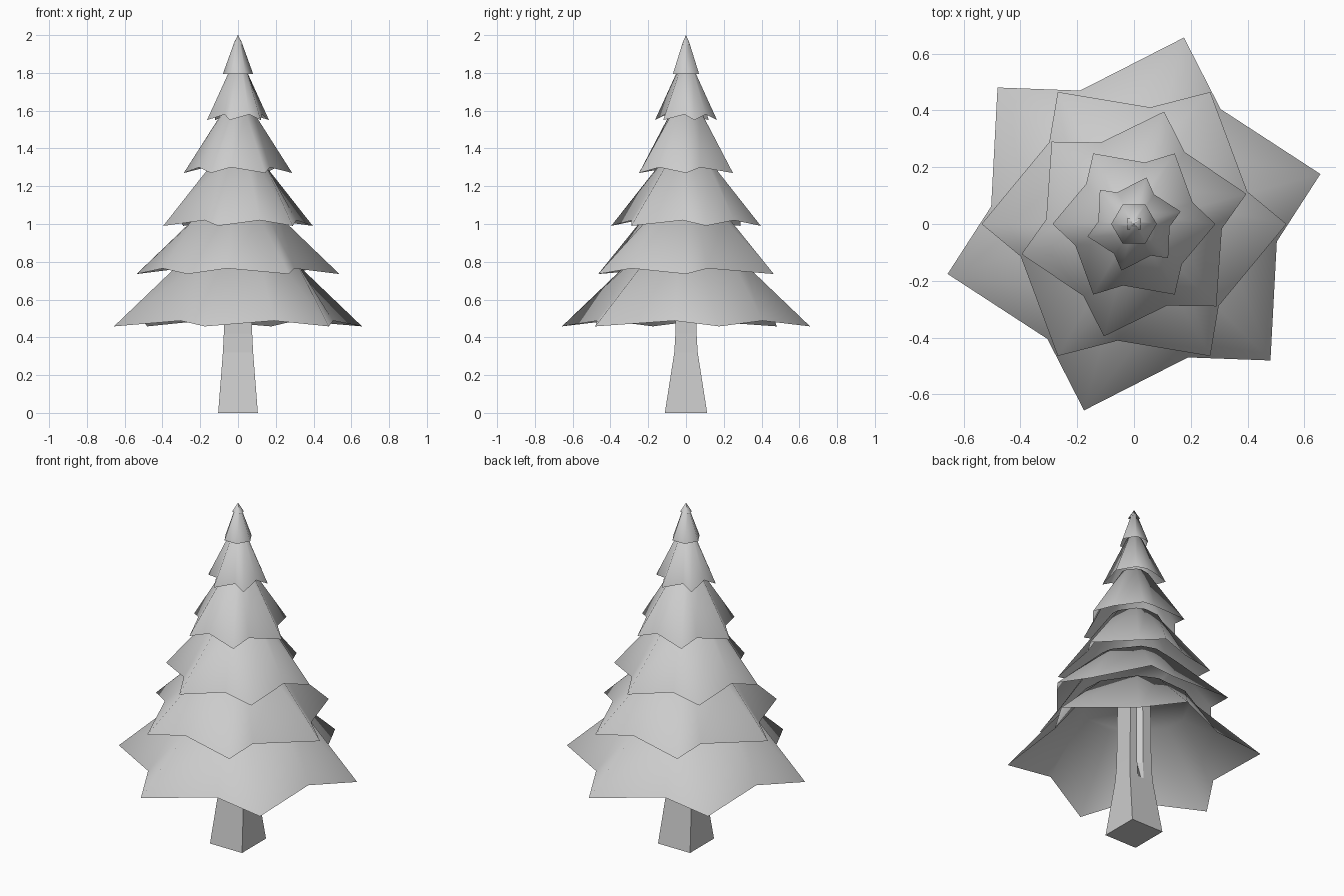
import bpy, bmesh, math

old = bpy.data.objects.get("Cube")
if old:
    bpy.data.objects.remove(old, do_unlink=True)

grey = bpy.data.materials.new("plain_grey")
grey.use_nodes = True
grey.diffuse_color = (0.6, 0.6, 0.6, 1)
grey.node_tree.nodes["Principled BSDF"].inputs["Base Color"].default_value = (0.6, 0.6, 0.6, 1)


def loft(name, rings, cap_start=False, smooth=True):
    """Skin a stack of point rings into one object, closed at the top."""
    bm = bmesh.new()
    loops = [[bm.verts.new(p) for p in ring] for ring in rings]
    for low, high in zip(loops, loops[1:]):
        n = len(low)
        for i in range(n):
            j = (i + 1) % n
            bm.faces.new((low[i], low[j], high[j], high[i]))
    if cap_start:
        bm.faces.new(loops[0][::-1])
    bm.faces.new(loops[-1])
    for face in bm.faces:
        face.smooth = smooth
    mesh = bpy.data.meshes.new(name)
    bm.to_mesh(mesh)
    bm.free()
    mesh.materials.append(grey)
    obj = bpy.data.objects.new(name, mesh)
    bpy.context.collection.objects.link(obj)


def star(tip_r, tip_z, notch_r, notch_z, turn, skews):
    """Six-pointed ring with the notches twisted off centre."""
    ring = []
    for k in range(6):
        for angle, r, z in ((turn + 60 * k, tip_r, tip_z),
                            (turn + 60 * k + 30 + skews[k % 3], notch_r, notch_z)):
            a = math.radians(angle)
            ring.append((r * math.cos(a), r * math.sin(a), z))
    return ring


# Branch skirts: tip radius, tip height, notch radius, top radius, top height, notch twists
tiers = [
    (0.68, 0.458, 0.507, 0.31, 0.80, (8, 7, 8)),
    (0.537, 0.735, 0.415, 0.225, 1.035, (-14, -8, -14)),
    (0.41, 0.99, 0.31, 0.145, 1.315, (10, 7, 12)),
    (0.287, 1.27, 0.22, 0.08, 1.595, (-10, -10, -10)),
    (0.17, 1.55, 0.126, 0.045, 1.815, (11, 13, 11)),
]
for i, (tip_r, tip_z, notch_r, top_r, top_z, skews) in enumerate(tiers):
    turn = 15 if i % 2 == 0 else 0
    loft(f"branch_skirt_{i + 1}",
         [star(tip_r, tip_z, notch_r, tip_z + 0.03, turn, skews),
          star(top_r, top_z, top_r, top_z, turn, skews)])


# Pointed treetop with a small four-sided cap
def hexagon(r, z):
    return [(r * math.cos(k * math.pi / 3), r * math.sin(k * math.pi / 3), z) for k in range(6)]


def rectangle(a, b, z):
    return [(-a, -b, z), (a, -b, z), (a, b, z), (-a, b, z)]


loft("treetop", [hexagon(0.08, 1.795), hexagon(0.015, 1.975)])
loft("treetop_cap", [rectangle(0.025, 0.02, 1.95), rectangle(0.001, 0.001, 2.0)])


# Flared trunk with a groove running up its back face
def trunk_ring(a, b, z, depth):
    return [(-a, -b, z), (a, -b, z), (a, b, z), (0.025, b, z),
            (0.005, b - depth, z), (-0.015, b, z), (-a, b, z)]


loft("trunk", [trunk_ring(0.105, 0.112, 0, 0),
               trunk_ring(0.08, 0.062, 0.32, 0),
               trunk_ring(0.075, 0.056, 0.42, 0.025),
               trunk_ring(0.07, 0.055, 0.79, 0.03)], cap_start=True, smooth=False)
